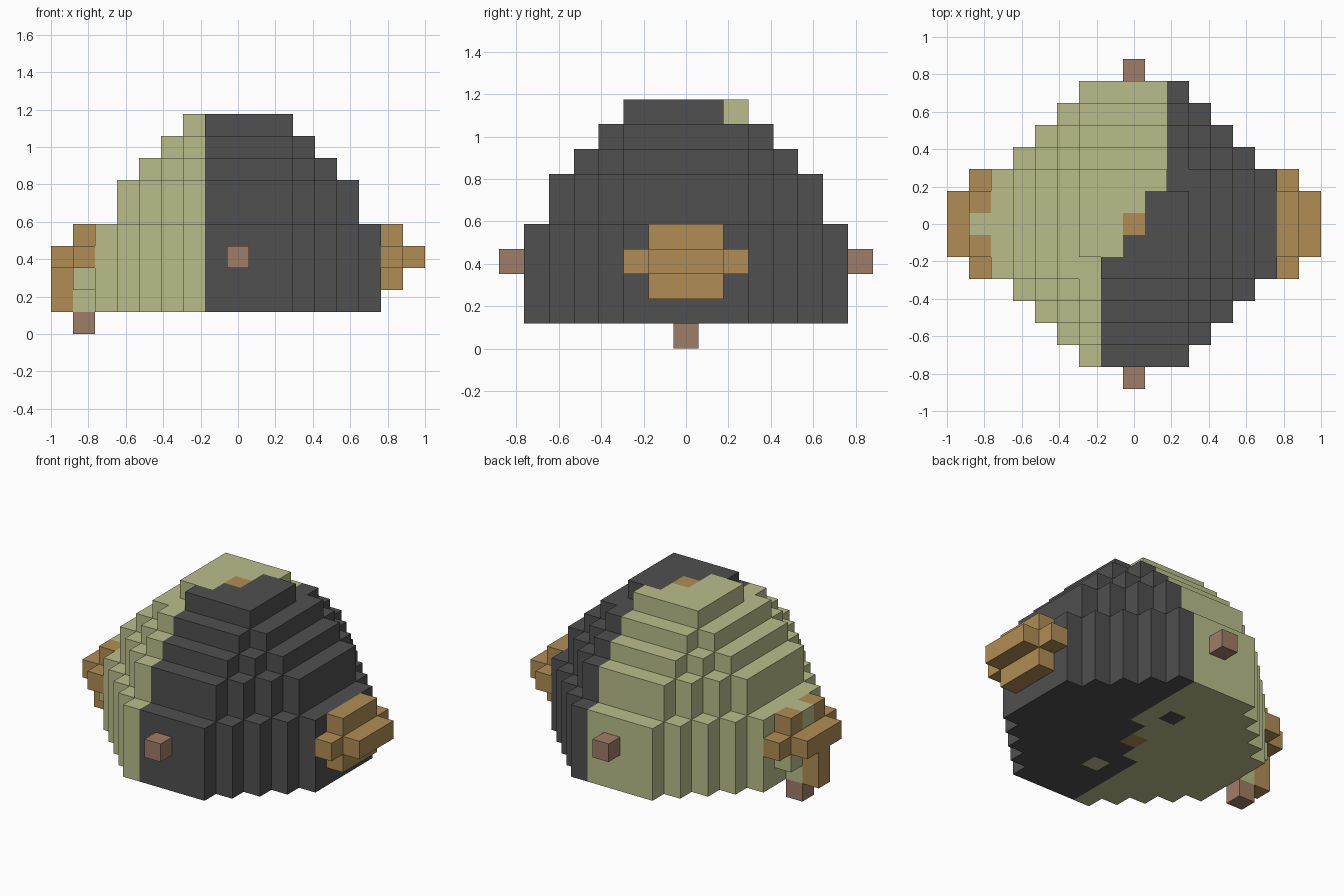
import bpy, bmesh
from mathutils import Vector

cube = bpy.data.objects.get("Cube")
if cube:
    bpy.data.objects.remove(cube)

CELL = 2 / 17


def make_material(name, rgb):
    mat = bpy.data.materials.new(name)
    mat.use_nodes = True
    mat.diffuse_color = (*rgb, 1)
    mat.node_tree.nodes["Principled BSDF"].inputs["Base Color"].default_value = (*rgb, 1)
    return mat


MATERIALS = [
    make_material("pale_green", (0.49, 0.515, 0.254)),
    make_material("charcoal", (0.08, 0.08, 0.08)),
    make_material("ochre", (0.434, 0.27, 0.09)),
    make_material("dusty_pink", (0.352, 0.205, 0.136)),
]
GREEN, DARK, OCHRE, PINK = range(4)


def box(xs, ys, zs, colour):
    """Cells filling inclusive index ranges."""
    return {(x, y, z): colour
            for x in range(xs[0], xs[1] + 1)
            for y in range(ys[0], ys[1] + 1)
            for z in range(zs[0], zs[1] + 1)}


def body_colour(x, y, z):
    """Two swirled halves with a centre core and a dot under each half."""
    if x == 0 and y == 0:
        return OCHRE
    if z == 1 and x == 0 and abs(y) == 3:
        return DARK if y > 0 else GREEN
    if y > 1:
        edge = 1
    elif y == 1:
        edge = 0
    elif y > -2:
        edge = -1
    else:
        edge = -2
    return GREEN if x <= edge else DARK


# Stepped dome: half width of each layer, corners cut in a staircase
body = {}
for z, r in enumerate((6, 6, 6, 6, 5, 5, 4, 3, 2), start=1):
    for x in range(-r, r + 1):
        for y in range(-r, r + 1):
            notch = z == 9 and x == y and abs(x) == 2
            if abs(x) + abs(y) <= r + 2 and not notch:
                body[x, y, z] = body_colour(x, y, z)

# Cross-shaped knob on the left
left_knob = {**box((7, 7), (-1, 1), (2, 4), OCHRE),
             **box((7, 7), (-2, 2), (3, 3), OCHRE),
             **box((8, 8), (-1, 1), (3, 3), OCHRE)}

# Matching knob on the right with a green core and a hanging strip
right_knob = {**box((-7, -7), (-1, 1), (4, 4), OCHRE),
              **box((-7, -7), (-2, 2), (3, 3), OCHRE),
              **box((-7, -7), (-1, 1), (2, 2), GREEN),
              **box((-7, -7), (0, 0), (1, 4), GREEN),
              **box((-8, -8), (-1, 1), (3, 3), OCHRE),
              **box((-8, -8), (0, 0), (1, 2), OCHRE)}

parts = {
    "body": body,
    "left_knob": left_knob,
    "right_knob": right_knob,
    "front_peg": {(0, -7, 3): PINK},
    "back_peg": {(0, 7, 3): PINK},
    "lower_peg": {(-7, 0, 0): PINK},
}
filled = set().union(*parts.values())


def build(name, cells):
    """Mesh the exposed cell sides, then merge flat areas of one colour."""
    bm = bmesh.new()
    for cell, colour in cells.items():
        centre = Vector(cell) + Vector((0, 0, 0.5))
        for axis in range(3):
            for sign in (-1, 1):
                n = Vector((0, 0, 0))
                n[axis] = sign
                if tuple(int(a + b) for a, b in zip(cell, n)) in filled:
                    continue
                u = Vector((0, 0, 0))
                u[(axis + 1) % 3] = 1
                v = n.cross(u)
                corners = [n + s * u + t * v
                           for s, t in ((-1, -1), (1, -1), (1, 1), (-1, 1))]
                face = bm.faces.new([bm.verts.new((centre + c / 2) * CELL)
                                     for c in corners])
                face.material_index = colour
    bmesh.ops.remove_doubles(bm, verts=bm.verts, dist=CELL / 100)
    bmesh.ops.dissolve_limit(bm, angle_limit=0.01, verts=bm.verts,
                             edges=bm.edges, delimit={'MATERIAL'})
    mesh = bpy.data.meshes.new(name)
    bm.to_mesh(mesh)
    bm.free()
    for mat in MATERIALS:
        mesh.materials.append(mat)
    bpy.context.collection.objects.link(bpy.data.objects.new(name, mesh))


for part_name, part_cells in parts.items():
    build(part_name, part_cells)
